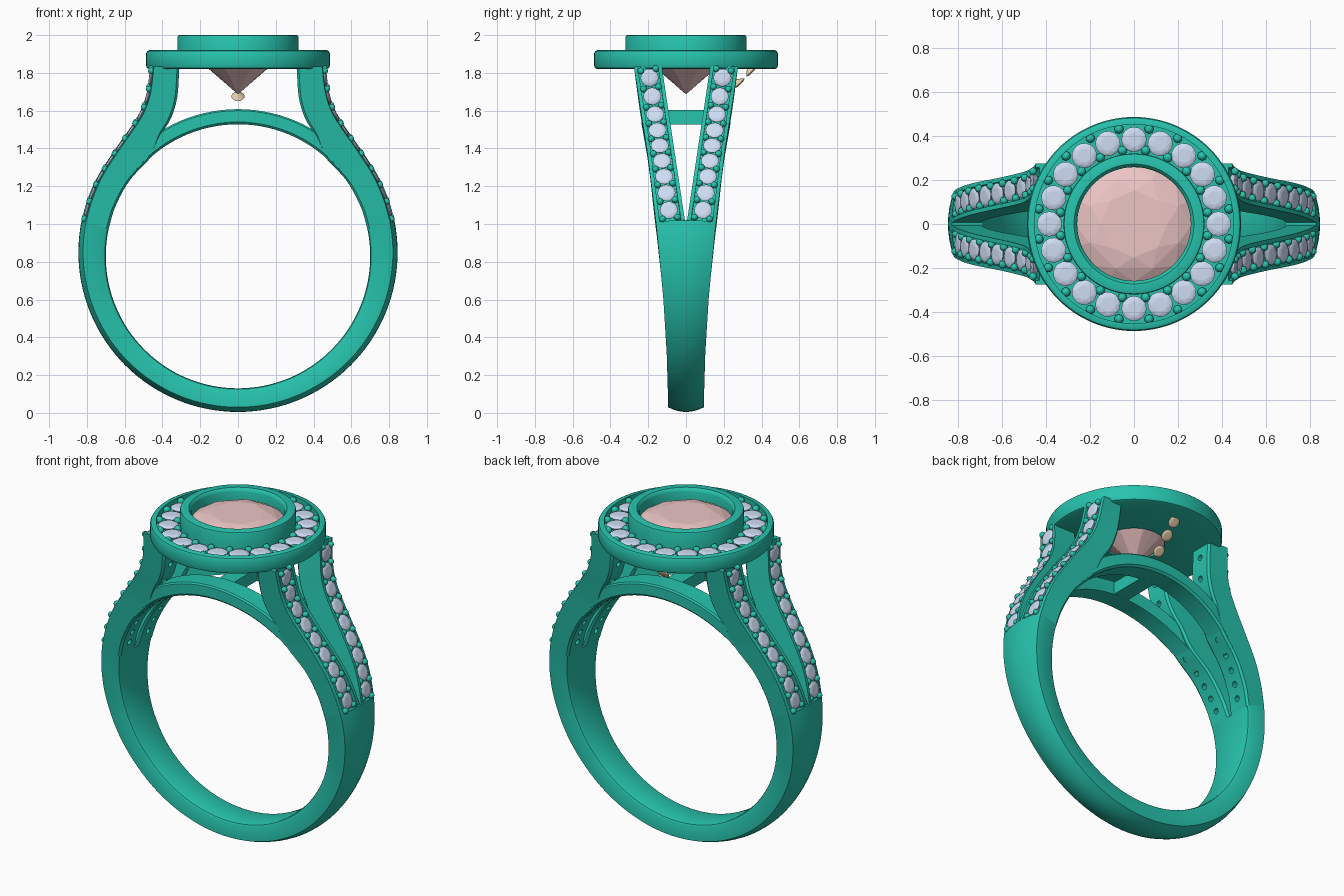
import bpy, bmesh, math
from mathutils import Vector, Matrix

if "Cube" in bpy.data.objects:
    bpy.data.objects.remove(bpy.data.objects["Cube"])

def material(name, c):
    m = bpy.data.materials.new(name)
    m.diffuse_color = (*c, 1)
    m.use_nodes = True
    m.node_tree.nodes["Principled BSDF"].inputs["Base Color"].default_value = m.diffuse_color
    return m

METAL = material("green_metal", (0.02, 0.55, 0.42))
PINK = material("pink_stone", (0.85, 0.56, 0.56))
BLUE = material("blue_stone", (0.62, 0.72, 0.90))
TAN = material("tan_stone", (0.85, 0.68, 0.45))

def add(name, verts, faces, mat, smooth=True):
    me = bpy.data.meshes.new(name)
    me.from_pydata([tuple(v) for v in verts], [], faces)
    bm = bmesh.new()
    bm.from_mesh(me)
    bmesh.ops.recalc_face_normals(bm, faces=bm.faces)
    bm.to_mesh(me)
    bm.free()
    ob = bpy.data.objects.new(name, me)
    bpy.context.collection.objects.link(ob)
    me.materials.append(mat)
    if smooth:
        bpy.ops.object.select_all(action='DESELECT')
        ob.select_set(True)
        bpy.context.view_layer.objects.active = ob
        bpy.ops.object.shade_smooth_by_angle(angle=math.radians(35))
    return ob

def loft(name, rings, mat, closed=False):
    n, m = len(rings[0]), len(rings)
    verts = [v for r in rings for v in r]
    faces = []
    for i in range(m if closed else m - 1):
        a, b = i * n, (i + 1) % m * n
        faces += [(a + j, a + (j + 1) % n, b + (j + 1) % n, b + j) for j in range(n)]
    if not closed:
        faces += [tuple(range(n)), tuple(range((m - 1) * n, m * n))]
    return add(name, verts, faces, mat)

def template(build):
    bm = bmesh.new()
    build(bm)
    bm.verts.index_update()
    out = [v.co.copy() for v in bm.verts], [[v.index for v in f.verts] for f in bm.faces]
    bm.free()
    return out

def stamp(name, tmpl, mats, mat, smooth=False):
    tv, tf = tmpl
    verts, faces = [], []
    for M in mats:
        k = len(verts)
        verts += [M @ v for v in tv]
        faces += [[i + k for i in f] for f in tf]
    return add(name, verts, faces, mat, smooth)

def mirror(ob, x, y):
    md = ob.modifiers.new("mirror", 'MIRROR')
    md.use_axis = (x, y, False)
    md.use_mirror_merge = False

# Unit templates: brilliant-cut stone, bead and drill
def brilliant(bm):
    for n, r, z, off in ((8, .57, .17, 0), (8, .83, .11, .5), (16, 1, 0, 0), (16, 1, -.03, 0), (8, .55, -.45, .5)):
        for i in range(n):
            a = 2 * math.pi * (i + off) / n
            bm.verts.new((r * math.cos(a), r * math.sin(a), z))
    bm.verts.new((0, 0, -.9))
    bmesh.ops.convex_hull(bm, input=bm.verts)
    bmesh.ops.dissolve_limit(bm, angle_limit=.01, verts=bm.verts, edges=bm.edges)

GEM = template(brilliant)
BEAD = template(lambda bm: bmesh.ops.create_icosphere(bm, subdivisions=2, radius=1))
DRILL = template(lambda bm: bmesh.ops.create_cone(
    bm, cap_ends=True, segments=12, radius1=1, radius2=1, depth=1))

# Ring width follows height
WIDTH = ((-1, .095), (.05, .095), (.3, .102), (.6, .12), (1.0, .157), (1.4, .207), (1.83, .275), (3, .46))
def width(z):
    for (a, wa), (b, wb) in zip(WIDTH, WIDTH[1:]):
        if z <= b:
            return wa + (wb - wa) * (z - a) / (b - a)

def gap(z):
    return .006 + max(0, z - 1.02) * .15

def section(O, I, pts):
    # pts are (y, depth below the outer face); None marks the inner face
    L = (I - O).length
    out = []
    for y, d in pts:
        p = O + (I - O) * (d / L if d >= 0 else 1 + d / L)
        out.append(Vector((p.x, y, p.z)))
    return out

# Lower band, from one split round the bottom to the other
rings = []
N = 72
a0, a1 = math.radians(11.6), math.radians(-191.6)
for i in range(N + 1):
    a = a0 + (a1 - a0) * i / N
    O = Vector((.845 * math.cos(a), 0, .85 + .845 * math.sin(a)))
    I = Vector((.70 * math.cos(a), 0, .83 + .70 * math.sin(a)))
    L, w = (I - O).length, width(O.z)
    pts = [(w * k / 4, .025 * (k / 4) ** 2) for k in range(-4, 5)]
    pts += [(w, L - .015), (w - .006, L - .005), (w - .018, L),
            (-w + .018, L), (-w + .006, L - .005), (-w, L - .015)]
    rings.append(section(O, I, pts))
loft("lower_band", rings, METAL)

# Split shoulders with a recessed stone channel
STATIONS = [Vector(s) for s in (
    (.828, 1.02, .686, .97), (.797, 1.13, .65, 1.09), (.745, 1.25, .574, 1.23),
    (.66, 1.385, .457, 1.36), (.58, 1.50, .405, 1.475), (.52, 1.60, .355, 1.56),
    (.487, 1.70, .322, 1.67), (.47, 1.835, .31, 1.835))]

def spline(p, per):
    p = [2 * p[0] - p[1]] + p + [2 * p[-1] - p[-2]]
    out = []
    for i in range(1, len(p) - 2):
        for k in range(per):
            t = k / per
            out.append(.5 * (2 * p[i] + (p[i + 1] - p[i - 1]) * t
                       + (2 * p[i - 1] - 5 * p[i] + 4 * p[i + 1] - p[i + 2]) * t * t
                       + (3 * p[i] - p[i - 1] - 3 * p[i + 1] + p[i + 2]) * t ** 3))
    return out + [p[-2]]

rings, path = [], []
for s in spline(STATIONS, 6):
    O, I = Vector((s[0], 0, s[1])), Vector((s[2], 0, s[3]))
    L, w, g = (I - O).length, width(s[1]), gap(s[1])
    dome = lambda y: .025 * (y / w) ** 2
    e, rail = .012, .02
    pts = [(g, dome(g)), (g + rail, dome(g + rail)), (g + rail, .04), (w - rail, .04),
           (w - rail, dome(w - rail)), (w, dome(w)), (w, L - e), (w - e, L), (g + e, L), (g, L - e)]
    rings.append(section(O, I, pts))
    path.append(Vector((O.x, (g + w) / 2, O.z)))
shoulder = loft("split_shoulder", rings, METAL)

# Frames along the channel, spaced by arc length
dist = [0]
for a, b in zip(path, path[1:]):
    dist.append(dist[-1] + (b - a).length)
def frame(d):
    i = max(k for k in range(len(path) - 1) if dist[k] <= d)
    p = path[i].lerp(path[i + 1], (d - dist[i]) / (dist[i + 1] - dist[i]))
    T = (path[i + 1] - path[i]).normalized()
    n = Vector((T.z, 0, -T.x)).normalized()
    B = n.cross(T).normalized()
    M = Matrix((B.cross(n), B, n)).transposed().to_4x4()
    M.translation = p
    return M

COUNT = 9
step = (dist[-1] - .02) / COUNT
gems, drills, beads = [], [], []
for i in range(COUNT):
    M = frame(.01 + step * (i + .5))
    gems.append(M @ Matrix.Translation((0, 0, -.014)) @ Matrix.Scale(step * .48, 4))
    drills.append(M @ Matrix.Translation((0, 0, -.17)) @ Matrix.Diagonal((.017, .017, .30, 1)))
for i in range(COUNT + 1):
    M = frame(.016 + (step - .0015) * i)
    beads += [M @ Matrix.Translation((0, s * .04, -.014)) @ Matrix.Scale(.018, 4) for s in (-1, 1)]
mirror(stamp("shoulder_stones", GEM, gems, BLUE), True, True)
mirror(stamp("shoulder_beads", BEAD, beads, METAL, True), True, True)
cutter = stamp("drill_cutter", DRILL, drills, METAL)
cutter.hide_render = True
cutter.hide_viewport = True
cut = shoulder.modifiers.new("drill_holes", 'BOOLEAN')
cut.operation, cut.solver, cut.object = 'DIFFERENCE', 'EXACT', cutter
mirror(shoulder, True, True)

# Arches closing the finger hole, and the bar joining them
rings = []
for i in range(33):
    a = math.radians(38 + 104 * i / 32)
    d = Vector((math.cos(a), 0, math.sin(a)))
    C = Vector((0, 0, .83))
    O, I = C + d * .778, C + d * .698
    w = width(O.z) - .003
    y0, L = w - .125, .08
    rings.append(section(O, I, [(y0, 0), (w - .008, 0), (w, .008), (w, L - .012), (w - .012, L), (y0, L)]))
mirror(loft("finger_arch", rings, METAL), False, True)
bar = stamp("arch_bar", template(lambda bm: bmesh.ops.create_cube(bm, size=1)),
            [Matrix.Translation((0, 0, 1.565)) @ Matrix.Diagonal((.10, .28, .075, 1))], METAL)

# Halo tray and centre bezel, turned from one profile
profile = ((.17, 1.82), (.47, 1.82), (.481, 1.825), (.486, 1.836), (.486, 1.905), (.481, 1.915),
           (.47, 1.92), (.452, 1.92), (.452, 1.88), (.32, 1.88), (.32, 1.99), (.317, 1.997),
           (.31, 2.0), (.272, 2.0), (.262, 1.99), (.258, 1.98), (.258, 1.915), (.17, 1.835))
rings = [[Vector((r * math.cos(a), r * math.sin(a), z)) for r, z in profile]
         for a in (2 * math.pi * i / 96 for i in range(96))]
loft("halo_setting", rings, METAL, closed=True)

# Halo stones and beads
gems, beads = [], []
for i in range(20):
    R = Matrix.Rotation(math.radians(18 * i), 4, 'Z')
    H = Matrix.Rotation(math.radians(18 * i + 9), 4, 'Z')
    gems.append(R @ Matrix.Translation((.384, 0, 1.902)) @ Matrix.Scale(.057, 4))
    beads += [H @ Matrix.Translation((r, 0, 1.9)) @ Matrix.Scale(.021, 4) for r in (.338, .437)]
stamp("halo_stones", GEM, gems, BLUE)
stamp("halo_beads", BEAD, beads, METAL, True)

# Centre stone
stamp("centre_stone", GEM, [Matrix.Translation((0, 0, 1.925)) @ Matrix.Scale(.265, 4)], PINK)

# Three tiny accent stones under the back of the halo
tilt = Vector((0, .7, -.7)).to_track_quat('Z', 'Y').to_matrix().to_4x4()
stamp("accent_stones", GEM, [Matrix.Translation((0, y, z)) @ tilt @ Matrix.Scale(.035, 4)
      for y, z in ((.215, 1.675), (.285, 1.745), (.345, 1.805))], TAN)
